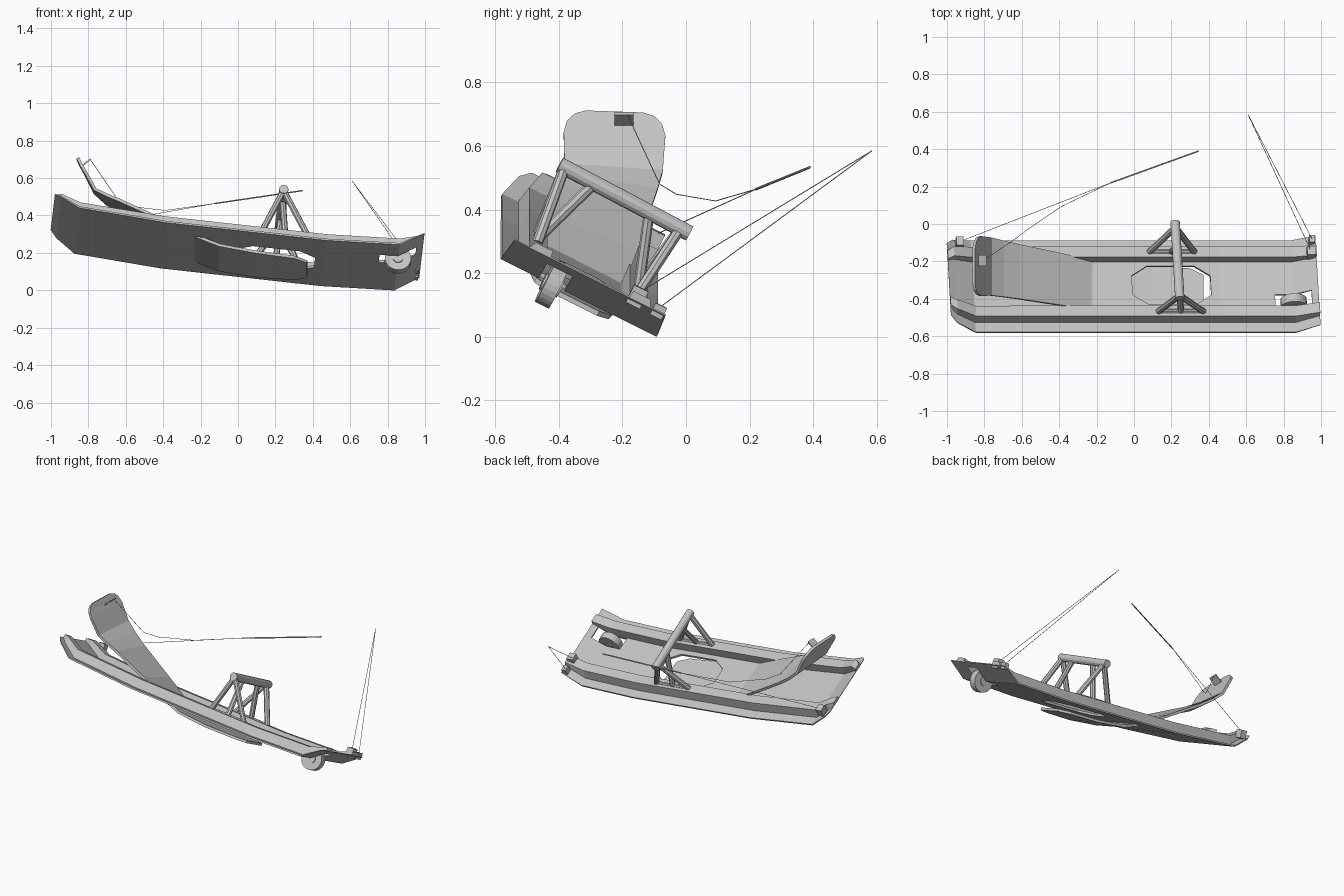
import bpy, bmesh, math
from mathutils import Vector

if "Cube" in bpy.data.objects:
    bpy.data.objects.remove(bpy.data.objects["Cube"])

ROLL = math.radians(26.5)
C, S = math.cos(ROLL), math.sin(ROLL)
mat = bpy.data.materials.new("light grey")
mat.diffuse_color = (0.55, 0.55, 0.55, 1)
mat.use_nodes = True
mat.node_tree.nodes["Principled BSDF"].inputs["Base Color"].default_value = mat.diffuse_color

# centre line of the hull bottom: x, z
KEEL = [(-1.1, .35), (-.85, .322), (-.4, .245), (.46, .15), (.85, .127), (1.1, .112)]

def keel(x):
    for (a, za), (b, zb) in zip(KEEL, KEEL[1:]):
        if x <= b:
            return za + (zb - za) * (x - a) / (b - a)
    return KEEL[-1][1]

def P(x, v, u):
    """Tilted hull frame: x along, v across, u up."""
    return Vector((x - .053 * v + .11 * u, -.335 + v * C + u * S, keel(x) - v * S + u * C))

def finish(name, bm):
    bmesh.ops.recalc_face_normals(bm, faces=bm.faces)
    me = bpy.data.meshes.new(name)
    bm.to_mesh(me)
    bm.free()
    me.materials.append(mat)
    ob = bpy.data.objects.new(name, me)
    bpy.context.collection.objects.link(ob)
    return ob

def loft(name, rings):
    bm = bmesh.new()
    rows = [[bm.verts.new(p) for p in r] for r in rings]
    n = len(rows[0])
    for a, b in zip(rows, rows[1:]):
        for i in range(n):
            j = (i + 1) % n
            bm.faces.new((a[i], a[j], b[j], b[i]))
    bm.faces.new(rows[0])
    bm.faces.new(rows[-1][::-1])
    return finish(name, bm)

def tube(name, pts, r, n=12):
    rings = []
    pts = [Vector(p) for p in pts]
    for i, p in enumerate(pts):
        d = (pts[min(i + 1, len(pts) - 1)] - pts[max(i - 1, 0)]).normalized()
        a = d.cross(Vector((0, 0, 1)) if abs(d.z) < .9 else Vector((0, 1, 0))).normalized()
        b = d.cross(a)
        rings.append([p + r * (a * math.cos(t) + b * math.sin(t))
                      for t in (2 * math.pi * k / n for k in range(n))])
    return loft(name, rings)

def box(name, c, sx, sv, su):
    x, v, u = c
    return loft(name, [[P(x + k * sx / 2, v + a * sv / 2, u + b * su / 2)
                        for a, b in ((-1, -1), (1, -1), (1, 1), (-1, 1))] for k in (-1, 1)])

# hull: flange, raised side rail and floor, mirrored and lofted along stations
# stations: x, lift, width scale, height scale
half = [(.274, -.006), (.274, .004), (.218, .006), (.207, .064), (.145, .064), (.143, .008)]
ring = half + [(-v, u) for v, u in reversed(half)]
stations = [(-1.0, .09, .78, .3), (-.965, .065, .9, .7), (-.86, 0, 1, .95), (-.4, 0, 1, 1),
            (.46, 0, 1, 1), (.85, 0, 1, 1), (.975, .075, .97, .35)]
hull = loft("hull", [[P(x, v * w, l + u * h) for v, u in ring] for x, l, w, h in stations])

# octagonal floor opening and wheel well
def cut(pts):
    c = loft("cutter", [[P(x, v, u) for x, v in pts] for u in (-.1, .2)])
    c.hide_render = True
    m = hull.modifiers.new("cut", 'BOOLEAN')
    m.operation, m.object, m.solver = 'DIFFERENCE', c, 'EXACT'
    bpy.context.view_layer.objects.active = hull
    bpy.ops.object.modifier_apply(modifier="cut")
    bpy.data.objects.remove(c)

cut([(.2 + .21 * a, .005 + .115 * b) for a, b in
     ((-1, -.5), (-.6, -1), (.6, -1), (1, -.5), (1, .5), (.6, 1), (-.6, 1), (-1, .5))])
cut([(.75, -.14), (.94, -.14), (.94, -.05), (.75, -.05)])

# wheel with hub
tube("wheel", [P(.85, -.118, -.008), P(.85, -.07, -.008)], .07, 24)
tube("wheel_hub", [P(.85, -.125, -.008), P(.85, -.063, -.008)], .028, 16)

# support frame
A, B = Vector((.245, -.398, .541)), Vector((.22, .011, .325))
tube("frame_bar", [A, B], .025, 12)
for s, t, tb, cx in ((-1, .04, .27, .235), (1, .93, .69, .205)):
    feet = [P(cx + dx, s * .178, .06) for dx in (-.12, 0, .12)]
    tube("frame_leg", [A.lerp(B, t), feet[0]], .017, 8)
    tube("frame_leg", [A.lerp(B, t), feet[2]], .017, 8)
    tube("frame_brace", [A.lerp(B, tb), feet[1]], .017, 8)
    tube("frame_foot_bar", [feet[0], feet[2]], .012, 8)

# curled seat board, running down through the floor and on beneath the hull
path = [(-.857, -.225, .705, .09, 2), (-.852, -.225, .695, .125, 2), (-.84, -.225, .67, .15, 2),
        (-.82, -.225, .635, .16, 2), (-.765, -.228, .53, .155, 4), (-.70, -.24, .485, .152, 9),
        (-.62, -.255, .44, .15, 14), (-.4, -.295, .32, .15, 22), (-.23, -.33, .226, .15, 26.5),
        (-.1, -.35, .175, .15, 26.5), (.1, -.357, .14, .145, 26.5), (.3, -.357, .12, .13, 26.5),
        (.37, -.357, .113, .09, 26.5)]
rings = []
for i, (x, y, z, w, r) in enumerate(path):
    a, b = path[max(i - 1, 0)], path[min(i + 1, len(path) - 1)]
    t = Vector((b[0] - a[0], b[1] - a[1], b[2] - a[2])).normalized()
    v = Vector((0, math.cos(math.radians(r)), -math.sin(math.radians(r))))
    n = t.cross(v).normalized() * .008
    c = Vector((x, y, z))
    rings.append([c - v * w - n, c + v * w - n, c + v * w + n, c - v * w + n])
loft("seat_board", rings)

# rope plate on the seat back
loft("seat_rope_plate", [[(x, y, z + d) for y, d in ((-.225, -.005), (-.165, -.005), (-.165, .005), (-.225, .005))]
                         for x, z in ((-.84, .66), (-.788, .702))])

# fittings
box("bow_fitting", (-.93, .22, .085), .04, .05, .05)
box("stern_fitting", (.945, .16, .085), .045, .05, .06)
box("stern_corner_fitting", (.955, .24, .075), .03, .04, .04)

# ropes and handle
join, end = (-.125, .22, .464), (.345, .39, .533)
tube("seat_rope", [(-.79, -.185, .70), (-.64, -.083, .48), (-.57, -.03, .448),
                   (-.39, .093, .427), join], .0015, 6)
tube("bow_rope", [P(-.93, .22, .1), join], .0015, 6)
tube("rope_handle", [join, end], .004, 6)
apex = (.61, .585, .585)
tube("stern_rope_inner", [P(.945, .16, .1), apex], .0015, 6)
tube("stern_rope_outer", [P(.955, .24, .09), apex], .0015, 6)
